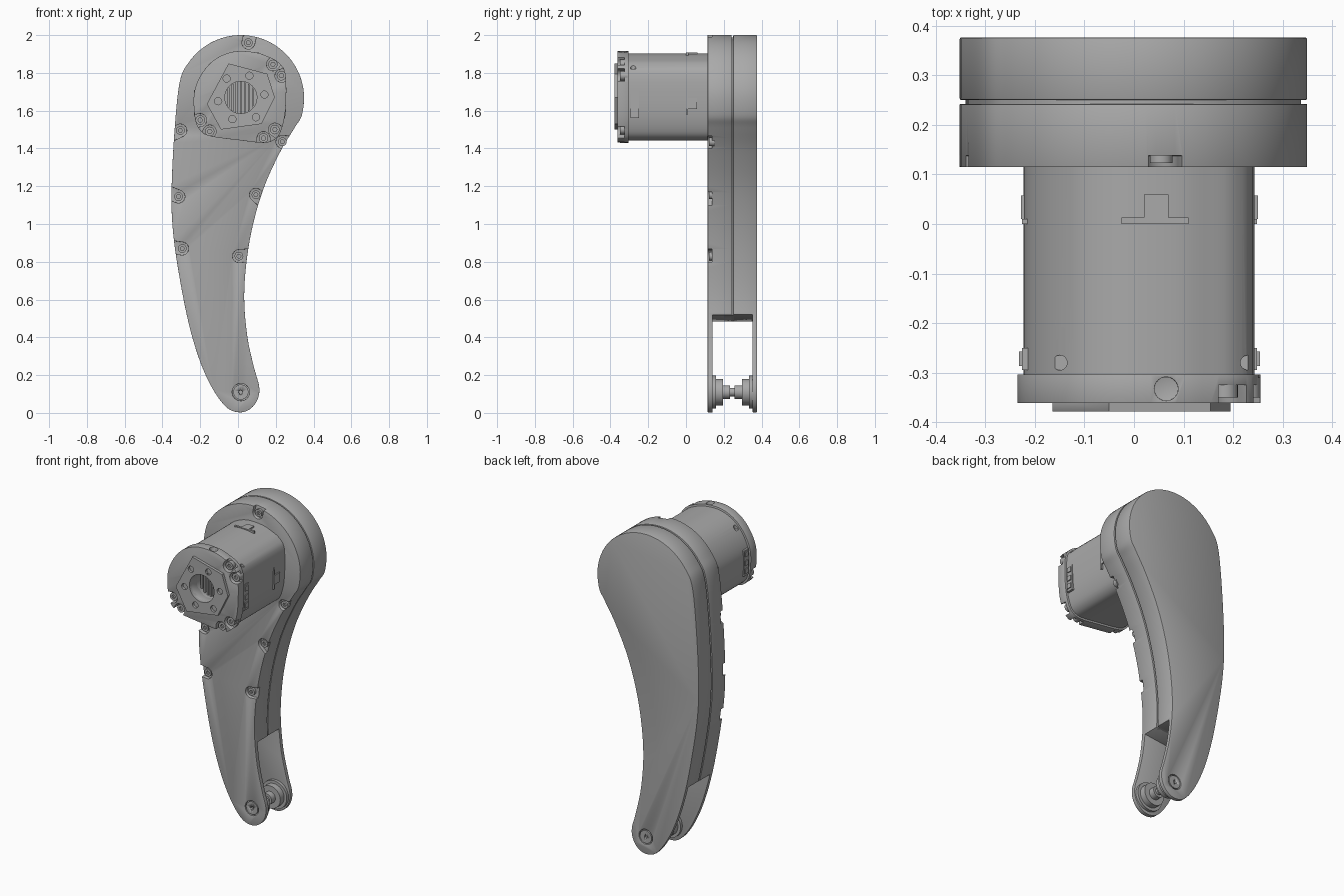
import bpy, bmesh, math
from mathutils import Vector

cube = bpy.data.objects.get("Cube")
if cube:
    bpy.data.objects.remove(cube, do_unlink=True)

grey = bpy.data.materials.new("satin grey")
grey.use_nodes = True
grey.diffuse_color = (0.4, 0.4, 0.4, 1)
grey.node_tree.nodes["Principled BSDF"].inputs["Base Color"].default_value = (0.4, 0.4, 0.4, 1)


def smooth_loop(pts, steps):
    """Closed smooth curve through the points."""
    pts = [Vector(p) for p in pts]
    n, out = len(pts), []
    for i in range(n):
        a, b, c, d = (pts[(i + k) % n] for k in (-1, 0, 1, 2))
        for s in range(steps):
            t = s / steps
            out.append(0.5 * (2 * b + (c - a) * t + (2 * a - 5 * b + 4 * c - d) * t ** 2
                              + (3 * b - a - 3 * c + d) * t ** 3))
    return out


def inset(pts, dist):
    """Move a clockwise loop inwards."""
    out = []
    for i, p in enumerate(pts):
        t = (pts[(i + 1) % len(pts)] - pts[i - 1]).normalized()
        out.append(p + Vector((t.y, -t.x)) * dist)
    return out


def circle(x, z, r, n=32):
    return [Vector((x + r * math.cos(math.tau * i / n), z + r * math.sin(math.tau * i / n)))
            for i in range(n)]


def slot(x, z, r, outline, length=0.09):
    """U shape that opens towards the nearest edge of the outline."""
    c = Vector((x, z))
    d = (min(outline, key=lambda p: (p - c).length) - c).normalized()
    side = Vector((-d.y, d.x))
    arc = [c + r * (side * math.cos(math.pi * i / 12) - d * math.sin(math.pi * i / 12))
           for i in range(13)]
    return arc + [c - side * r + d * length, c + side * r + d * length]


def prism(name, pts, y0, y1):
    bm = bmesh.new()
    front = [bm.verts.new((p[0], y0, p[1])) for p in pts]
    back = [bm.verts.new((p[0], y1, p[1])) for p in pts]
    bm.faces.new(front)
    bm.faces.new(back[::-1])
    for i in range(len(pts)):
        j = (i + 1) % len(pts)
        bm.faces.new((front[j], front[i], back[i], back[j]))
    bmesh.ops.recalc_face_normals(bm, faces=bm.faces)
    mesh = bpy.data.meshes.new(name)
    bm.to_mesh(mesh)
    bm.free()
    mesh.materials.append(grey)
    obj = bpy.data.objects.new(name, mesh)
    bpy.context.collection.objects.link(obj)
    return obj


def box(name, x0, x1, y0, y1, z0, z1):
    return prism(name, [(x0, z0), (x0, z1), (x1, z1), (x1, z0)], y0, y1)


def activate(obj):
    bpy.ops.object.select_all(action='DESELECT')
    obj.select_set(True)
    bpy.context.view_layer.objects.active = obj


def cut(obj, cutter):
    mod = obj.modifiers.new("cut", 'BOOLEAN')
    mod.operation, mod.solver, mod.object = 'DIFFERENCE', 'EXACT', cutter
    activate(obj)
    bpy.ops.object.modifier_apply(modifier=mod.name)
    bpy.data.objects.remove(cutter, do_unlink=True)


def finish(obj, width=0.0):
    activate(obj)
    if width:
        mod = obj.modifiers.new("bevel", 'BEVEL')
        mod.width, mod.segments, mod.angle_limit = width, 2, math.radians(40)
        bpy.ops.object.modifier_apply(modifier=mod.name)
    bpy.ops.object.shade_smooth_by_angle(angle=math.radians(30))


def disc(name, x, z, r, y0, y1, n=32):
    obj = prism(name, circle(x, z, r, n), y0, y1)
    finish(obj)
    return obj


# Curved arm: two shells with a recessed seam between them
HEAD_X, HEAD_Z, HEAD_R = 0.015, 1.665, 0.335
head = [(HEAD_X + HEAD_R * math.cos(math.radians(a)), HEAD_Z + HEAD_R * math.sin(math.radians(a)))
        for a in range(165, -16, -20)]
arm = smooth_loop(head + [
    (0.3, 1.51), (0.225, 1.385), (0.14, 1.2), (0.08, 1.0), (0.045, 0.8), (0.033, 0.6),
    (0.05, 0.4), (0.085, 0.24), (0.112, 0.14), (0.105, 0.075), (0.07, 0.025), (0.015, 0.003),
    (-0.055, 0.025), (-0.13, 0.12), (-0.2, 0.27), (-0.26, 0.47), (-0.31, 0.72),
    (-0.343, 0.95), (-0.352, 1.16), (-0.337, 1.48)], 6)
front_shell = prism("front_shell", arm, 0.115, 0.242)
back_shell = prism("back_shell", arm, 0.25, 0.377)
seam = prism("seam_core", inset(arm, 0.012), 0.2, 0.3)

# Fork opening at the lower end, with a slightly sloping roof
for part in (front_shell, back_shell, seam):
    cut(part, prism("fork_cutter", [(-0.5, -0.1), (-0.5, 0.455), (0.3, 0.55), (0.3, -0.1)],
                    0.14, 0.352))

# Screw pockets along the rim of the front shell
for x, z in [(0.055, 1.96), (-0.305, 1.495), (-0.315, 1.145), (-0.295, 0.87),
             (0.005, 0.83), (0.095, 1.155), (0.235, 1.435)]:
    cut(front_shell, prism("pocket_cutter", slot(x, z, 0.034, arm), 0.1, 0.138))
    screw = disc("rim_screw", x, z, 0.023, 0.123, 0.15, 20)
    cut(screw, prism("socket_cutter", circle(x, z, 0.011, 6), 0.1, 0.135))

# Pivot at the fork tip, mirrored about the middle of the gap
PX, PZ, MID = 0.015, 0.11, 0.246
for shell, s in ((front_shell, -1), (back_shell, 1)):
    def ring(name, r, near, far):
        return disc(name, PX, PZ, r, *sorted((MID + s * near, MID + s * far)))
    cut(shell, ring("pivot_cutter", 0.046, 0.12, 0.2))
    ring("pivot_flange", 0.088, 0.088, 0.11)
    ring("pivot_hub", 0.07, 0.05, 0.09)
    ring("pivot_collar", 0.036, 0.012, 0.055)
    cap = ring("pivot_cap", 0.04, 0.1, 0.13)
    cut(cap, ring("pivot_hole_cutter", 0.01, 0.12, 0.2))
disc("pivot_pin", PX, PZ, 0.022, MID - 0.02, MID + 0.02)
for part in (front_shell, back_shell):
    finish(part, 0.004)
finish(seam)

# Motor housing
CX, CZ = 0.015, 1.67
housing = smooth_loop([
    (-0.235, 1.66), (-0.22, 1.74), (-0.175, 1.82), (-0.11, 1.88), (-0.02, 1.913), (0.085, 1.91),
    (0.155, 1.888), (0.215, 1.855), (0.252, 1.79), (0.252, 1.61), (0.23, 1.5), (0.195, 1.448),
    (0.135, 1.43), (0.01, 1.443), (-0.14, 1.463), (-0.195, 1.49), (-0.225, 1.545)], 4)
body = prism("motor_body", inset(housing, 0.012), -0.31, 0.12)
end_cap = prism("motor_end_cap", housing, -0.362, -0.304)
plate = prism("motor_face_plate", [(-0.05, 1.85), (0.155, 1.795), (0.195, 1.67), (0.125, 1.53),
                                   (-0.09, 1.5), (-0.165, 1.635)], -0.379, -0.35)

# Corner screw pockets on the end cap
for x, z in [(0.185, 1.845), (0.23, 1.785), (-0.2, 1.55), (-0.15, 1.49), (0.195, 1.5), (0.135, 1.455)]:
    cut(end_cap, prism("pocket_cutter", slot(x, z, 0.034, housing), -0.4, -0.325))
    screw = disc("cap_screw", x, z, 0.025, -0.35, -0.31, 20)
    cut(screw, prism("socket_cutter", circle(x, z, 0.012, 6), -0.4, -0.338))

# Central bore with fins at the bottom, and small holes around it
for part in (body, end_cap, plate):
    cut(part, prism("bore_cutter", circle(CX, CZ, 0.085, 40), -0.5, -0.24))
for i in range(-3, 4):
    x, h = CX + i * 0.022, math.sqrt(0.084 ** 2 - (i * 0.022) ** 2)
    finish(box("bore_fin", x - 0.005, x + 0.005, -0.29, -0.23, CZ - h, CZ + h))
for x, z in [(-0.06, 1.77), (0.14, 1.685), (-0.03, 1.555), (0.06, 1.785), (-0.105, 1.65), (0.095, 1.565)]:
    cut(plate, prism("hole_cutter", circle(x, z, 0.019, 20), -0.5, -0.364))

# Radial holes in the top of the motor
for part, x, y, r in ((end_cap, 0.065, -0.333, 0.024), (body, -0.15, -0.28, 0.015),
                      (body, 0.23, -0.28, 0.015)):
    cutter = prism("radial_cutter", circle(0, 0, r, 24), -0.06, 0.06)
    cutter.rotation_euler.x = math.pi / 2
    cutter.location = (x, y, 1.92 if part == end_cap else 1.88)
    cut(part, cutter)
finish(body)
finish(end_cap, 0.004)
finish(plate, 0.004)

# Side connectors and locating tabs
for s, face in ((1, 0.244), (-1, 0.222)):
    def side_box(name, depth, y0, y1, z0, z1):
        x0, x1 = sorted((s * (face - 0.03), s * (face + depth)))
        finish(box(name, x0, x1, y0, y1, z0, z1))
    side_box("connector_frame", 0.004, -0.295, -0.25, 1.56, 1.72)
    for z in (1.575, 1.625, 1.68):
        side_box("connector_plug", 0.01, -0.287, -0.258, z, z + 0.03)
    side_box("side_tab_strip", 0.004, 0.0, 0.01, 1.58, 1.715)
    side_box("side_tab", 0.006, 0.01, 0.058, 1.61, 1.668)
finish(box("top_tab_strip", -0.025, 0.11, 0.0, 0.013, 1.87, 1.908))
finish(box("top_tab", 0.02, 0.07, 0.013, 0.06, 1.87, 1.908))
